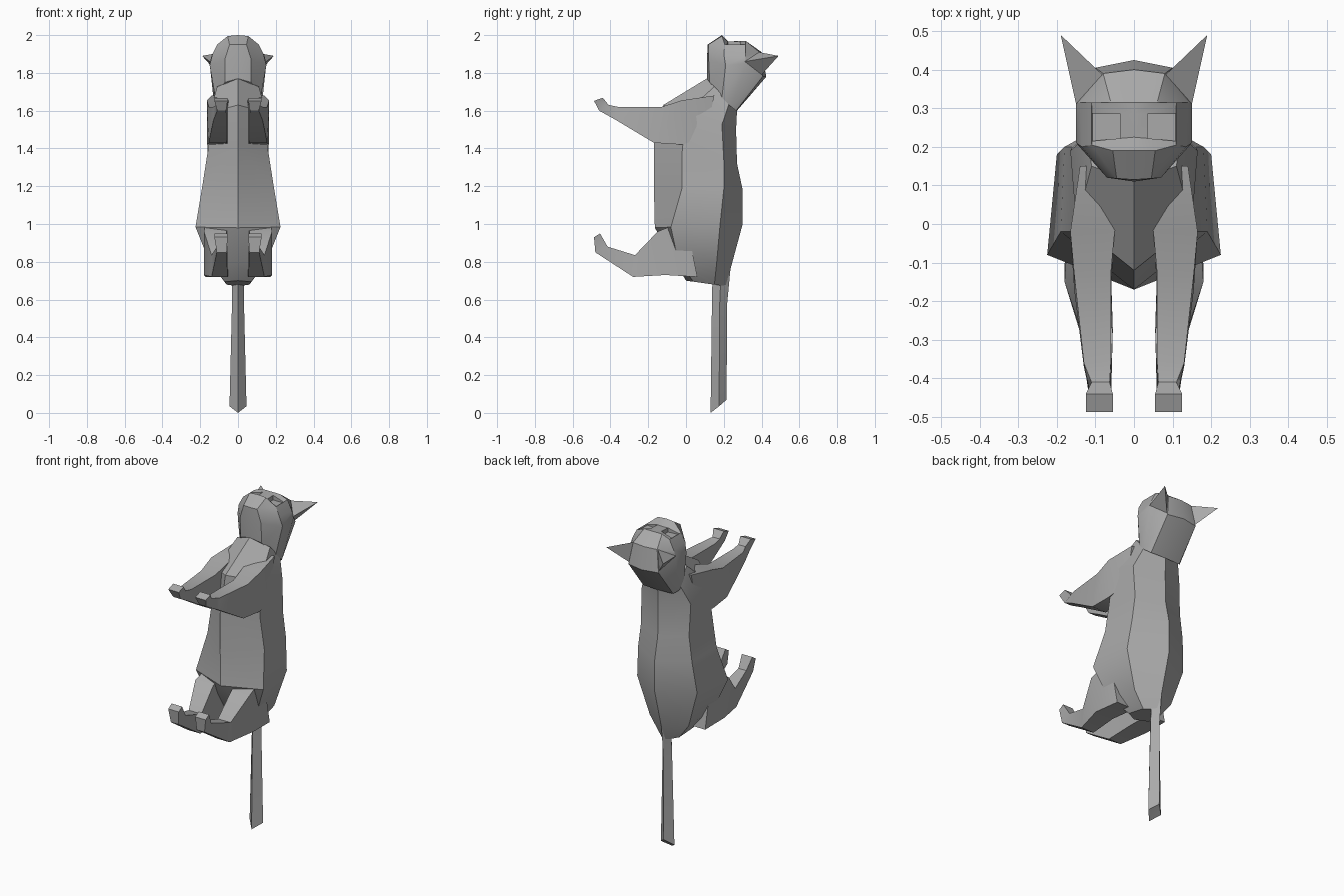
import bpy
import bmesh
from math import radians

default_cube = bpy.data.objects.get("Cube")
if default_cube:
    bpy.data.objects.remove(default_cube, do_unlink=True)

GREY = (0.4, 0.4, 0.4, 1.0)
fur = bpy.data.materials.new("grey_fur")
fur.use_nodes = True
fur.diffuse_color = GREY
fur.node_tree.nodes["Principled BSDF"].inputs["Base Color"].default_value = GREY


def loft(bm, rings, closed, caps=(True, True)):
    """Skin quads between successive rings and return the ring vertices."""
    rows = [[bm.verts.new(point) for point in ring] for ring in rings]
    count = len(rows[0])
    spans = count if closed else count - 1
    for lower, upper in zip(rows, rows[1:]):
        for i in range(spans):
            j = (i + 1) % count
            bm.faces.new((lower[i], lower[j], upper[j], upper[i]))
    for row, cap in zip((rows[0], rows[-1]), caps):
        if cap:
            bm.faces.new(row)
    return rows


def finish(name, bm):
    """Mirror the left half to the right and turn it into a shaded object."""
    bmesh.ops.remove_doubles(bm, verts=bm.verts, dist=0.0005)
    geometry = bm.verts[:] + bm.edges[:] + bm.faces[:]
    bmesh.ops.mirror(bm, geom=geometry, axis="X", merge_dist=0.0005)
    bmesh.ops.recalc_face_normals(bm, faces=bm.faces)
    mesh = bpy.data.meshes.new(name)
    bm.to_mesh(mesh)
    bm.free()
    mesh.materials.append(fur)
    obj = bpy.data.objects.new(name, mesh)
    bpy.context.collection.objects.link(obj)
    bpy.ops.object.select_all(action="DESELECT")
    obj.select_set(True)
    bpy.context.view_layer.objects.active = obj
    bpy.ops.object.shade_smooth_by_angle(angle=radians(30))


def tilted_ring(front, side, shoulder, back):
    """Half section lying in the plane through the front and back (y, z) points."""
    slope = (back[1] - front[1]) / (back[0] - front[0])
    outline = [(0, front[0]), side, shoulder, (0, back[0])]
    return [(x, y, front[1] + slope * (y - front[0])) for x, y in outline]


def leg_ring(inner, outer, top, bottom):
    """Four-sided leg section from its x range and its (y, z) edges."""
    return [(inner, *top), (outer, *top), (outer, *bottom), (inner, *bottom)]


# Torso, from neck to rump
bm = bmesh.new()
loft(bm, [
    tilted_ring((0.11, 1.77), (0.11, 0.15), (0.12, 0.23), (0.27, 1.60)),
    tilted_ring((-0.12, 1.63), (0.15, 0.0), (0.165, 0.19), (0.265, 1.5)),
    tilted_ring((-0.17, 1.42), (0.16, -0.02), (0.16, 0.2), (0.27, 1.32)),
    tilted_ring((-0.17, 1.2), (0.19, -0.02), (0.18, 0.2), (0.3, 1.18)),
    tilted_ring((-0.165, 0.98), (0.225, -0.08), (0.2, 0.18), (0.3, 1.0)),
    tilted_ring((-0.06, 0.8), (0.15, -0.04), (0.13, 0.16), (0.235, 0.76)),
    tilted_ring((0.0, 0.7), (0.07, 0.04), (0.06, 0.15), (0.215, 0.67)),
], closed=False)
finish("torso", bm)

# Head, from the neck up to the muzzle and brow
bm = bmesh.new()
head = loft(bm, [
    [(0, 0.11, 1.77), (0.07, 0.125, 1.75), (0.12, 0.19, 1.67),
     (0.125, 0.24, 1.62), (0.1, 0.265, 1.6), (0, 0.27, 1.6)],
    [(0, 0.11, 1.86), (0.07, 0.12, 1.87), (0.15, 0.21, 1.84),
     (0.15, 0.315, 1.85), (0.1, 0.405, 1.78), (0, 0.425, 1.78)],
    [(0, 0.115, 1.95), (0.045, 0.118, 1.95), (0.135, 0.2, 1.9),
     (0.14, 0.315, 1.89), (0.08, 0.39, 1.91), (0, 0.4, 1.91)],
    [(0, 0.19, 2.0), (0.055, 0.19, 1.995), (0.11, 0.205, 1.95),
     (0.11, 0.315, 1.95), (0.06, 0.315, 1.97), (0, 0.315, 1.97)],
    [(0, 0.225, 1.965), (0.035, 0.222, 1.965), (0.108, 0.215, 1.945),
     (0.108, 0.285, 1.945), (0.035, 0.285, 1.968), (0, 0.285, 1.97)],
], closed=False, caps=(True, False))
brow = head[-1]
bm.faces.new((brow[0], brow[1], brow[4], brow[5]))

# Eye sockets, sunk deepest beside the nose
rim = [vert.co.copy() for vert in brow[1:5]]
floor = [(point.x, point.y, 1.94) for point in rim]
loft(bm, [rim, floor], closed=True, caps=(False, True))
finish("head", bm)

# Ears, three-sided spikes
bm = bmesh.new()
tip = (0.19, 0.49, 1.89)
loft(bm, [
    [(0.15, 0.31, 1.86), (0.08, 0.385, 1.91), (0.1, 0.4, 1.79)],
    [tip, tip, tip],
], closed=True, caps=(True, False))
finish("ears", bm)

# Front legs, reaching forward with the paws curled up
bm = bmesh.new()
loft(bm, [
    leg_ring(0.04, 0.14, (0.15, 1.68), (0.1, 1.46)),
    leg_ring(0.05, 0.165, (-0.02, 1.655), (-0.02, 1.42)),
    leg_ring(0.06, 0.155, (-0.13, 1.62), (-0.17, 1.43)),
    leg_ring(0.06, 0.13, (-0.36, 1.62), (-0.37, 1.55)),
    leg_ring(0.063, 0.11, (-0.41, 1.63), (-0.46, 1.6)),
    leg_ring(0.055, 0.125, (-0.44, 1.668), (-0.487, 1.652)),
], closed=True)
finish("front_legs", bm)

# Hind legs, from broad thighs to upturned paws
bm = bmesh.new()
loft(bm, [
    leg_ring(0.05, 0.17, (0.0, 1.02), (0.06, 0.72)),
    leg_ring(0.06, 0.18, (-0.15, 0.96), (-0.11, 0.73)),
    leg_ring(0.055, 0.14, (-0.27, 0.835), (-0.28, 0.72)),
    leg_ring(0.06, 0.112, (-0.415, 0.88), (-0.48, 0.85)),
    leg_ring(0.055, 0.125, (-0.455, 0.95), (-0.487, 0.93)),
], closed=True)
finish("hind_legs", bm)

# Tail, a diamond section with a slanted end
bm = bmesh.new()
loft(bm, [
    [(0, 0.14, 0.72), (0.03, 0.185, 0.74), (0, 0.235, 0.76)],
    [(0, 0.137, 0.57), (0.032, 0.178, 0.57), (0, 0.217, 0.57)],
    [(0, 0.13, 0.0), (0.045, 0.175, 0.035), (0, 0.215, 0.07)],
], closed=False)
finish("tail", bm)
